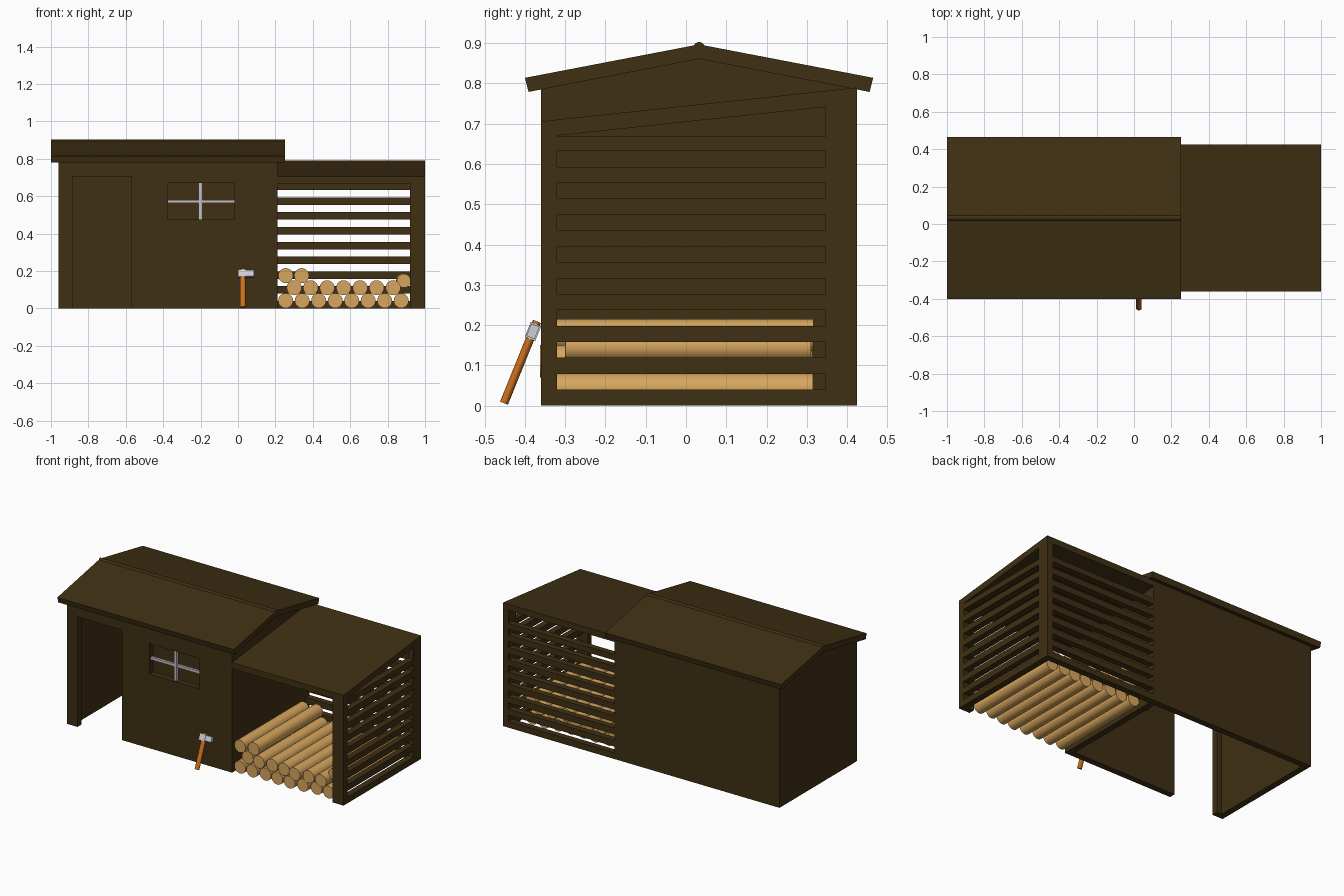
import bpy, math, random
from mathutils import Vector, Matrix

if "Cube" in bpy.data.objects:
    bpy.data.objects.remove(bpy.data.objects["Cube"])

random.seed(4)


def material(name, rgb):
    m = bpy.data.materials.new(name)
    m.diffuse_color = (*rgb, 1)
    m.use_nodes = True
    m.node_tree.nodes["Principled BSDF"].inputs["Base Color"].default_value = m.diffuse_color
    return m


DARK = material("dark_timber", (0.050, 0.029, 0.0065))
LOG = material("log_wood", (0.68, 0.38, 0.11))
BAR = material("window_grey", (0.55, 0.52, 0.56))
HANDLE = material("orange_handle", (0.60, 0.16, 0.012))
STEEL = material("steel", (0.60, 0.62, 0.66))


def mesh_object(name, verts, faces, mat):
    me = bpy.data.meshes.new(name)
    me.from_pydata(verts, [], faces)
    me.materials.append(mat)
    ob = bpy.data.objects.new(name, me)
    bpy.context.collection.objects.link(ob)
    return ob


def prism(name, profile, x0, x1, mat=DARK):
    """Extrude a counter-clockwise (y, z) profile along x."""
    n = len(profile)
    verts = [(x, y, z) for x in (x0, x1) for y, z in profile]
    faces = [tuple(reversed(range(n))), tuple(range(n, 2 * n))]
    faces += [(i, (i + 1) % n, (i + 1) % n + n, i + n) for i in range(n)]
    return mesh_object(name, verts, faces, mat)


def box(name, x0, x1, y0, y1, z0, z1, mat=DARK):
    return prism(name, [(y0, z0), (y1, z0), (y1, z1), (y0, z1)], x0, x1, mat)


def rod(name, a, b, r, mat, sides=20):
    a, b = Vector(a), Vector(b)
    bpy.ops.mesh.primitive_cylinder_add(vertices=sides, radius=r, depth=(b - a).length)
    ob = bpy.context.object
    ob.name = name
    ob.matrix_world = Matrix.Translation((a + b) / 2) @ (b - a).to_track_quat('Z', 'Y').to_matrix().to_4x4()
    ob.data.materials.append(mat)
    bpy.ops.object.shade_smooth_by_angle(angle=math.radians(40))
    return ob


def cut(target, cutter):
    cutter.hide_render = True
    mod = target.modifiers.new("cut", 'BOOLEAN')
    mod.operation = 'DIFFERENCE'
    mod.solver = 'EXACT'
    mod.object = cutter
    bpy.context.view_layer.objects.active = target
    bpy.ops.object.modifier_apply(modifier=mod.name)
    bpy.data.objects.remove(cutter)


YF, YB, YM, T = -0.36, 0.425, 0.0325, 0.04

# hollow shed body with door and window openings
shed = prism("shed_walls", [(YF, 0), (YB, 0), (YB, 0.785), (YM, 0.862), (YF, 0.785)], -0.96, 0.21)
cut(shed, prism("room_cutter", [(YF + T, -0.1), (YB - T, -0.1), (YB - T, 0.793), (YM, 0.87),
                                (YM, 0.95), (YF + T, 0.95), (YF + T, 0.793)], -0.96 + T, 0.21 - T))
cut(shed, box("door_cutter", -0.885, -0.57, -0.5, -0.2, -0.1, 0.705))
cut(shed, box("window_cutter", -0.375, -0.02, -0.5, -0.2, 0.475, 0.67))

# window bars
box("window_bar_upright", -0.21, -0.19, -0.35, -0.33, 0.475, 0.67, BAR)
box("window_bar_cross", -0.375, -0.02, -0.348, -0.332, 0.563, 0.58, BAR)

# gabled roof and rounded ridge
prism("main_roof", [(YM, 0.861), (0.456, 0.779), (0.465, 0.814), (YM, 0.897),
                    (-0.40, 0.814), (-0.391, 0.779)], -1.0, 0.25)
rod("roof_ridge", (-1.0, YM, 0.889), (0.25, YM, 0.889), 0.014, DARK, 16)


# lean-to: sloping roof
def under(y):
    return 0.666 + 0.107 * (y - YF)


prism("lean_to_roof", [(YF, under(YF)), (YB, under(YB)), (YB, under(YB) + T),
                       (YF, under(YF) + T)], 0.21, 1.0)


# lean-to: posts and slatted walls
def post(name, x0, x1, y0, y1):
    prism(name, [(y0, 0), (y1, 0), (y1, under(y1)), (y0, under(y0))], x0, x1)


post("front_post", 0.92, 1.0, YF, YF + T)
post("back_post", 0.96, 1.0, 0.347, YB)
for k in range(9):
    z = 0.079 * k
    top = z + 0.04 if k < 8 else 0.668
    box(f"side_slat_{k}", 0.96, 1.0, YF + T, 0.347, z, top)
    box(f"back_slat_{k}", 0.21, 0.96, YB - T, YB, z, top)

# stacked logs
rows = [(0.041, [0.255 + 0.0882 * i for i in range(8)]),
        (0.11, [0.30 + 0.0882 * i for i in range(7)]),
        (0.175, [0.255, 0.34])]
for r, (z, xs) in enumerate(rows):
    for i, x in enumerate(xs):
        front = -0.362 if (r, i) == (1, 4) else -0.338 + random.uniform(-0.012, 0.012)
        rod(f"log_{r}_{i}", (x, front, z), (x, front + 0.645, z), 0.04, LOG)
rod("log_end", (0.887, -0.30, 0.147), (0.882, 0.31, 0.147), 0.037, LOG)

# hammer leaning against the wall
foot, tip = Vector((0.026, -0.452, 0.006)), Vector((0.026, -0.370, 0.209))
handle = rod("hammer_handle", foot, tip, 0.015, HANDLE, 16)
for v in handle.data.vertices:
    v.co.y *= 0.7
tilt = Matrix.Translation(foot) @ Matrix.Rotation(-math.atan2(0.082, 0.203), 4, 'X')
h0, h1 = 0.172, 0.212
head = box("hammer_head", 0, 0.042, -0.014, 0.014, h0, h1, STEEL)
peen = box("hammer_peen", 0.042, 0.085, -0.011, 0.011, h0 + 0.004, h1 - 0.003, STEEL)
for part in (head, peen):
    for v in part.data.vertices:
        v.co = tilt @ (v.co - Vector((foot.x, 0, 0)))
